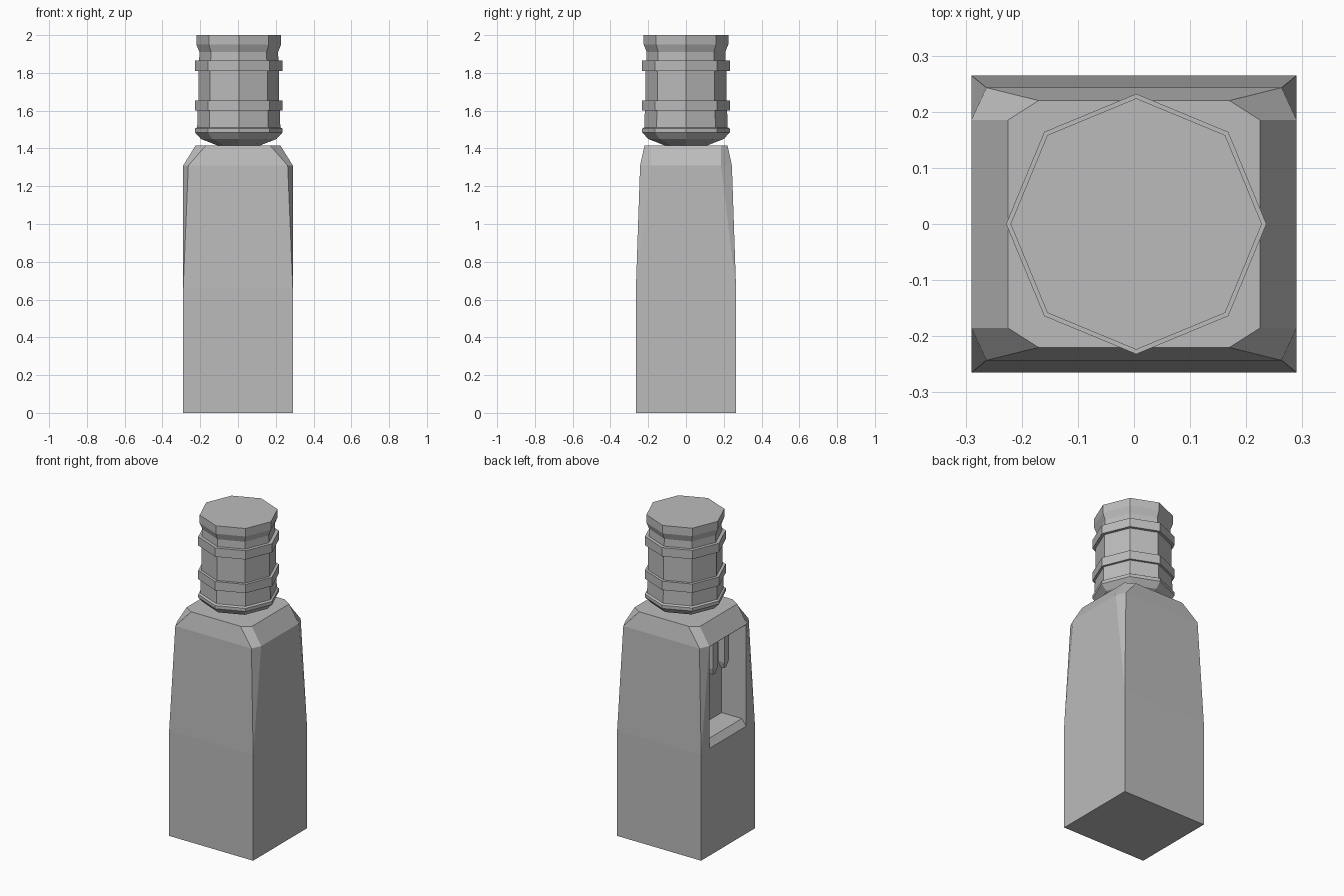
import bpy, bmesh
from math import cos, sin, tau

if "Cube" in bpy.data.objects:
    bpy.data.objects.remove(bpy.data.objects["Cube"], do_unlink=True)

grey = bpy.data.materials.new("plain_grey")
grey.use_nodes = True
color = (0.5, 0.5, 0.5, 1)
grey.diffuse_color = color
grey.node_tree.nodes["Principled BSDF"].inputs["Base Color"].default_value = color


def make_object(name, bm):
    bmesh.ops.recalc_face_normals(bm, faces=bm.faces)
    mesh = bpy.data.meshes.new(name)
    bm.to_mesh(mesh)
    bm.free()
    mesh.materials.append(grey)
    obj = bpy.data.objects.new(name, mesh)
    bpy.context.collection.objects.link(obj)
    return obj


def loft(name, rings):
    """Skin a stack of equal-sized rings and cap both ends."""
    bm = bmesh.new()
    loops = [[bm.verts.new(p) for p in ring] for ring in rings]
    count = len(rings[0])
    for low, high in zip(loops, loops[1:]):
        for i in range(count):
            j = (i + 1) % count
            bm.faces.new((low[i], low[j], high[j], high[i]))
    bm.faces.new(loops[0][::-1])
    bm.faces.new(loops[-1])
    bmesh.ops.remove_doubles(bm, verts=bm.verts, dist=0.0001)
    return make_object(name, bm)


def corner_ring(side, end, z):
    """Chamfered rectangle: one point on each x side, one on each y end."""
    (ax, ay), (bx, by) = side, end
    return [(ax, ay, z), (bx, by, z), (-bx, by, z), (-ax, ay, z),
            (-ax, -ay, z), (-bx, -by, z), (bx, -by, z), (ax, -ay, z)]


# Body: square below, tapering to chamfered shoulders
base = (0.29, 0.265)
body = loft("bottle_body", [
    corner_ring(base, base, 0),
    corner_ring(base, base, 0.66),
    corner_ring((0.29, 0.185), (0.263, 0.243), 1.31),
    corner_ring((0.225, 0.185), (0.17, 0.22), 1.415),
])

# Grip recess with a sloped sill, cut into one side
profile = [(-0.32, 0.63), (-0.26, 0.71), (-0.12, 0.71),
           (-0.12, 1.305), (-0.32, 1.305)]
cutter = loft("recess_cutter", [[(x, y, z) for x, z in profile]
                                for y in (-0.18, 0.18)])
cutter.hide_render = True
cut = body.modifiers.new("grip_recess", "BOOLEAN")
cut.operation = "DIFFERENCE"
cut.solver = "EXACT"
cut.object = cutter
bpy.context.view_layer.objects.active = body
bpy.ops.object.modifier_apply(modifier=cut.name)
bpy.data.objects.remove(cutter, do_unlink=True)

# Two small tabs hanging inside the recess
for side, y in (("front", -0.055), ("back", 0.055)):
    loft(side + "_recess_tab", [
        [(-0.22 + dx * w, y + dy * w, z)
         for dx, dy in ((-1, -1), (1, -1), (1, 1), (-1, 1))]
        for w, z in ((0.012, 1.07), (0.022, 1.11), (0.022, 1.31))])

# Eight-sided ribbed neck and cap: (radius, height)
neck = [(0.105, 1.413), (0.2, 1.45), (0.232, 1.485), (0.232, 1.505),
        (0.22, 1.512), (0.218, 1.6), (0.232, 1.6), (0.232, 1.655),
        (0.214, 1.655), (0.214, 1.81), (0.232, 1.81), (0.232, 1.865),
        (0.21, 1.865), (0.208, 1.91), (0.224, 1.95), (0.224, 2)]
loft("ribbed_cap", [
    [(0.004 + r * cos(tau * i / 8), r * sin(tau * i / 8), z) for i in range(8)]
    for r, z in neck])
